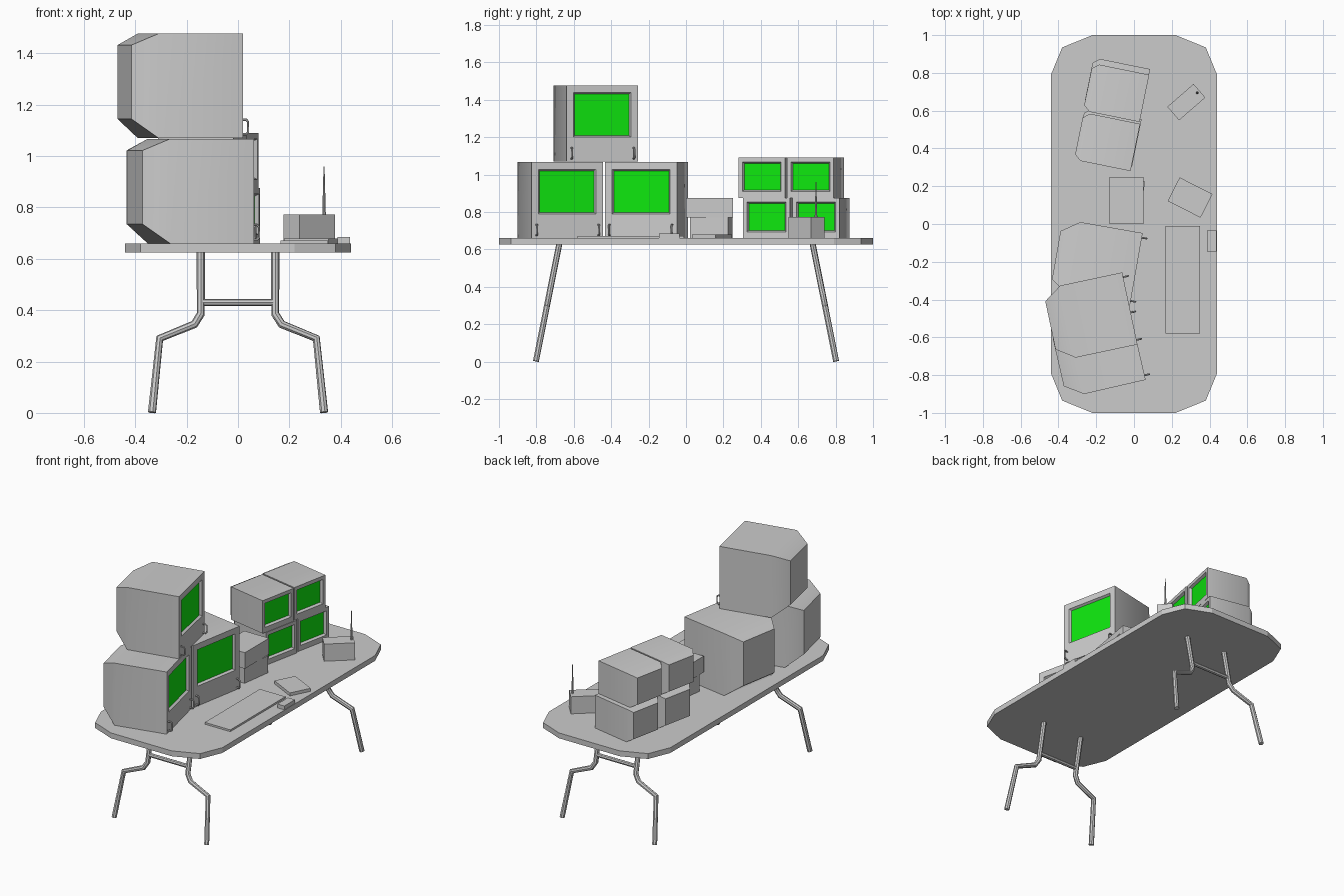
import bpy, bmesh
from math import radians, cos, sin, pi
from mathutils import Matrix, Vector

cube = bpy.data.objects.get("Cube")
if cube:
    bpy.data.objects.remove(cube)


def material(name, color):
    m = bpy.data.materials.new(name)
    m.use_nodes = True
    m.diffuse_color = color
    m.node_tree.nodes["Principled BSDF"].inputs["Base Color"].default_value = color
    return m


GREY = material("grey", (0.6, 0.6, 0.6, 1))
GREEN = material("screen green", (0.005, 0.9, 0.005, 1))
TOP = 0.66


def finish(name, bm, mats=(GREY,), smooth=None):
    bmesh.ops.recalc_face_normals(bm, faces=bm.faces)
    me = bpy.data.meshes.new(name)
    bm.to_mesh(me)
    bm.free()
    for m in mats:
        me.materials.append(m)
    ob = bpy.data.objects.new(name, me)
    bpy.context.collection.objects.link(ob)
    if smooth:
        bpy.ops.object.select_all(action="DESELECT")
        ob.select_set(True)
        bpy.context.view_layer.objects.active = ob
        bpy.ops.object.shade_smooth_by_angle(angle=radians(smooth))
    return ob


def loft(bm, rings):
    """Skin a list of equal-length point rings and cap both ends; returns the first cap."""
    loops = [[bm.verts.new(p) for p in r] for r in rings]
    n = len(loops[0])
    for a, b in zip(loops, loops[1:]):
        for i in range(n):
            j = (i + 1) % n
            bm.faces.new((a[i], a[j], b[j], b[i]))
    bm.faces.new(loops[-1])
    return bm.faces.new(loops[0])


def tube(bm, path, r, sides=8):
    """Round tube whose rings are mitred at each bend."""
    pts = [Vector(p) for p in path]
    rings = []
    for i, p in enumerate(pts):
        a = (p - pts[i - 1]).normalized() if i else None
        b = (pts[i + 1] - p).normalized() if i < len(pts) - 1 else None
        t = ((a or b) + (b or a)).normalized()
        side = t.orthogonal().normalized() if not rings else (u - t * u.dot(t)).normalized()
        u, v = side, t.cross(side)
        rings.append([p + r * (u * cos(k * 2 * pi / sides) + v * sin(k * 2 * pi / sides))
                      for k in range(sides)])
    loft(bm, rings)


def box(name, center, size, z0, z1, angle=0):
    bm = bmesh.new()
    bmesh.ops.create_cube(bm, size=1)
    m = (Matrix.Translation((*center, (z0 + z1) / 2)) @ Matrix.Rotation(radians(angle), 4, "Z")
         @ Matrix.Diagonal((*size, z1 - z0, 1)))
    bmesh.ops.transform(bm, matrix=m, verts=bm.verts)
    return finish(name, bm)


def monitor(name, center, z, angle, width, height, screen, depths, taper, handles=False):
    """Screen faces local +x; the origin is the bottom middle of the front."""
    half_s, s0, s1 = screen
    side, back = depths
    tw, t0, t1 = taper

    def rect(x, w, a, b):
        return [(x, -w, a), (x, w, a), (x, w, b), (x, -w, b)]

    bm = bmesh.new()
    w = width / 2
    glass = loft(bm, [rect(-0.015, half_s - 0.008, s0 + 0.008, s1 - 0.008),
                      rect(0, half_s, s0, s1), rect(0, w, 0, height),
                      rect(-side, w, 0, height),
                      rect(-back, w - tw, t0, height - t1)])
    glass.material_index = 1
    place = Matrix.Translation((*center, z)) @ Matrix.Rotation(radians(angle), 4, "Z")
    finish(name, bm, (GREY, GREEN), 40).matrix_world = place
    if handles:
        bm = bmesh.new()
        for y in (-0.17, 0.17):
            tube(bm, [(-0.002, y, 0.015), (0.018, y, 0.015), (0.026, y, 0.023),
                      (0.026, y, 0.064), (0.018, y, 0.072), (-0.002, y, 0.072)], 0.005, 6)
        finish(name + "_handles", bm, smooth=50).matrix_world = place


# Table top with clipped corners
corner = [(0.44, 0.79), (0.38, 0.935), (0.22, 1.0)]
outline = (corner + [(-x, y) for x, y in reversed(corner)]
           + [(-x, -y) for x, y in corner] + [(x, -y) for x, y in reversed(corner)])
bm = bmesh.new()
loft(bm, [[(x, y, z) for x, y in outline] for z in (0.625, TOP)])
finish("table_top", bm)

# Folding legs, leaning outwards, with a crossbar at each end
profile = [(0.145, 0.63), (0.145, 0.385), (0.17, 0.345), (0.305, 0.29), (0.335, 0.002)]
for end, label in ((-1, "front"), (1, "back")):
    def lean(z):
        return end * (0.803 - 0.2 * z)
    bm = bmesh.new()
    for s in (-1, 1):
        tube(bm, [(s * x, lean(z), z) for x, z in profile], 0.016)
    tube(bm, [(-0.14, lean(0.43), 0.43), (0.14, lean(0.43), 0.43)], 0.013)
    finish(label + "_legs", bm, smooth=40)

# Three large monitors, two on the table and one on top
for name, c, z, a in (("large_monitor_front", (0.018, -0.635), TOP, 13),
                      ("large_monitor_middle", (0.012, -0.24), TOP, -10),
                      ("large_monitor_upper", (-0.022, -0.447), 1.07, 12)):
    monitor(name, c, z, a, 0.39, 0.407, (0.157, 0.13, 0.368), (0.335, 0.43),
            (0.065, 0.075, 0.045), True)

# Four small monitors stacked two by two
for name, c, z in (("small_monitor_lower_front", (0.015, 0.43), TOP),
                   ("small_monitor_lower_back", (0.06, 0.695), TOP),
                   ("small_monitor_upper_front", (0.007, 0.405), 0.875),
                   ("small_monitor_upper_back", (0.055, 0.665), 0.875)):
    monitor(name, c, z, -11.5, 0.255, 0.215, (0.106, 0.034, 0.192), (0.27, 0.305),
            (0.028, 0.02, 0.02))

# Stacked equipment boxes
box("lower_case", (-0.035, 0.135), (0.16, 0.205), TOP, 0.77, -8)
box("upper_case", (-0.04, 0.125), (0.18, 0.25), 0.77, 0.875)

# Radio with a tapered aerial
box("radio", (0.277, 0.645), (0.184, 0.095), TOP, 0.772, 41)
bm = bmesh.new()
loft(bm, [[(0.335 + r * cos(k * pi / 4), 0.695 + r * sin(k * pi / 4), z) for k in range(8)]
          for r, z in ((0.007, 0.77), (0.002, 0.96))])
finish("aerial", bm, smooth=40)

# Items on the desk
box("notebook", (0.297, 0.14), (0.195, 0.14), TOP, 0.68, -27)
box("keyboard", (0.258, -0.295), (0.185, 0.57), TOP, 0.672)
box("mouse", (0.412, -0.09), (0.05, 0.11), TOP, 0.685)
